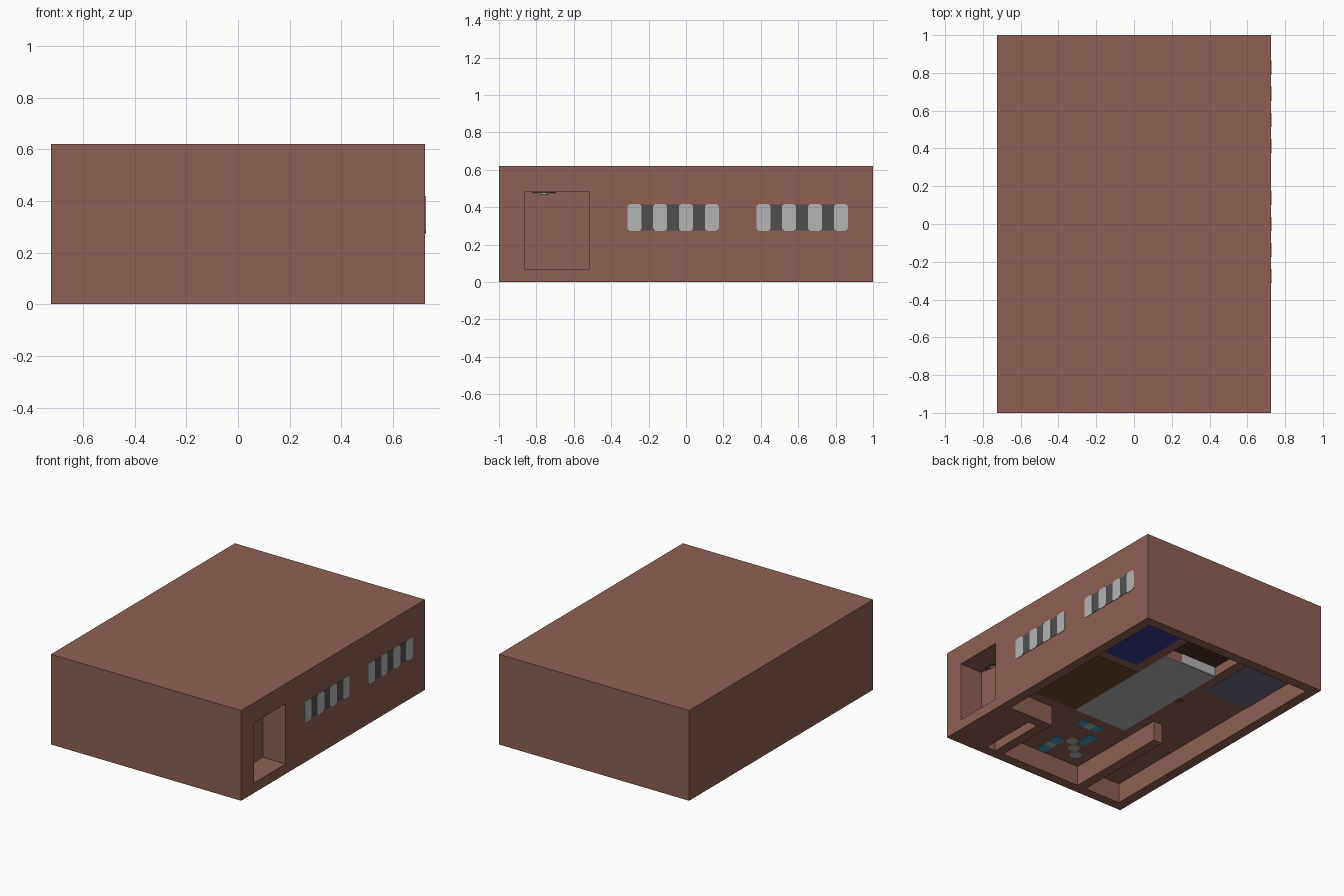
import bpy, math
from mathutils import Vector

U = 2 / 29  # building module: 21 x 29 x 9 units

cube = bpy.data.objects.get("Cube")
if cube:
    bpy.data.objects.remove(cube, do_unlink=True)


def material(name, r, g, b):
    rgba = [(c / 255) ** 2.2 for c in (r, g, b)] + [1]
    m = bpy.data.materials.new(name)
    m.use_nodes = True
    m.diffuse_color = rgba
    m.node_tree.nodes["Principled BSDF"].inputs["Base Color"].default_value = rgba
    return m


brick = material("brick_brown", 141, 96, 85)
pale = material("pale_grey", 178, 178, 178)
glass = material("smoked_glass", 80, 80, 80)
wood = material("dark_wood", 108, 75, 52)
soot = material("deep_brown", 80, 52, 42)
navy = material("navy", 60, 60, 150)
slate = material("slate", 108, 104, 128)
teal = material("teal", 70, 155, 185)


def prism(name, outline, axis, lo, hi, mat):
    """Extrude a 2D outline along an axis; everything in module units."""
    def place(p, d):
        v = list(p)
        v.insert(axis, d)
        return Vector(v) * U
    n = len(outline)
    verts = [place(p, d) for d in (lo, hi) for p in outline]
    faces = [list(range(n))[::-1], list(range(n, 2 * n))]
    faces += [[i, (i + 1) % n, n + (i + 1) % n, n + i] for i in range(n)]
    mesh = bpy.data.meshes.new(name)
    mesh.from_pydata(verts, [], faces)
    if axis == 1:
        mesh.flip_normals()
    mesh.materials.append(mat)
    obj = bpy.data.objects.new(name, mesh)
    bpy.context.collection.objects.link(obj)
    return obj


def box(name, x, y, z, mat):
    outline = [(x[0], y[0]), (x[1], y[0]), (x[1], y[1]), (x[0], y[1])]
    return prism(name, outline, 2, z[0], z[1], mat)


def disc(name, x, y, r, z, mat):
    ring = [math.tau * (k + 0.5) / 8 for k in range(8)]
    outline = [(x + r * math.cos(a), y + r * math.sin(a)) for a in ring]
    return prism(name, outline, 2, z[0], z[1], mat)


def cut(target, cutter):
    mod = target.modifiers.new("cut", "BOOLEAN")
    mod.operation = "DIFFERENCE"
    mod.solver = "EXACT"
    mod.object = cutter
    bpy.context.view_layer.objects.active = target
    bpy.ops.object.modifier_apply(modifier=mod.name)
    bpy.data.objects.remove(cutter, do_unlink=True)


# Main block of the building
body = box("building_shell", (-10.5, 10.5), (-14.5, 14.5), (0, 9), brick)

# Stepped porch open to the front, with a side doorway
steps = [(8.5, 1), (8.5, 7), (4.5, 7), (4.5, 3), (5.5, 3), (5.5, 2), (6.5, 2), (6.5, 1)]
cut(body, prism("porch_cutter", steps[::-1], 1, -16, -7.5, brick))
cut(body, box("doorway_cutter", (8, 12), (-12.5, -7.5), (1, 7), brick))

# Hollow foundation below the floor, with a dividing wall and the porch base
plan = [(-9.5, -13.5), (-5.5, -13.5), (-5.5, -2.5), (-4.5, -2.5), (-4.5, -13.5),
        (4.5, -13.5), (4.5, -6.5), (9.5, -6.5), (9.5, 13.5), (-9.5, 13.5)]
cut(body, prism("foundation_cutter", plan, 2, -1, 2, brick))
cut(body, box("step_cutter", (5.5, 6.5), (-13.5, -7.5), (-1, 1), brick))
cut(body, box("floor_hole_cutter", (-3.5, 2.5), (7.5, 13), (1, 3), brick))

# Side windows: panes with pale bars standing slightly proud
c = 0.18
for n, start in enumerate((-4.5, 5.5)):
    for k in range(7):
        y0, y1 = start + k, start + k + 1
        if k % 2:
            box(f"window_{n}_pane_{k}", (10.45, 10.53), (y0, y1), (4, 6), glass)
        else:
            a, b, lo, hi = y0 - 0.04, y1 + 0.04, 3.96, 6.06
            shape = [(a + c, lo), (b - c, lo), (b, lo + c), (b, hi - c),
                     (b - c, hi), (a + c, hi), (a, hi - c), (a, lo + c)]
            prism(f"window_{n}_bar_{k}", shape, 0, 10.45, 10.55, pale)

# Floor coverings seen on the underside of the floor
under = (1.95, 2.02)
for name, x, y, mat in [
        ("wood_floor", (2.5, 7.5), (-5.5, 3.5), wood),
        ("hall_floor", (-3.5, 2.5), (-5.5, 7.5), pale),
        ("navy_floor", (3.5, 7.5), (4.5, 11.5), navy),
        ("slate_floor", (-9.5, -4.5), (4.9, 11.5), slate)]:
    box(name, x, y, under, mat)

# Floor opening: dark upper surface and pale edge
box("hole_top", (-3.5, 2.5), (7.5, 13), (2.95, 3.02), soot)
box("hole_edge", (-3.5, 0.5), (7.48, 7.55), (2, 2.95), pale)

# Small furnishings in the front room
for k in range(3):
    disc(f"stool_{k}", -1 - 0.95 * k, -10.1 - 0.9 * k, 0.6, under, pale)
box("teal_seat", (-2.5, -1.5), (-10, -8.2), under, teal)
for k, y in enumerate((-12.8, -11)):
    box(f"front_cushion_{k}", (-0.4, 0.6), (y - 0.6, y + 0.6), under, teal)
box("front_table", (-0.4, 0.6), (-12.2, -11.6), under, pale)
for k, x in enumerate((0.3, -1.3)):
    box(f"back_cushion_{k}", (x - 0.4, x + 0.4), (-7.5, -6.5), under, teal)
box("back_table", (-0.9, -0.1), (-7.5, -6.5), under, pale)
disc("post_foot", -3.9, 1.9, 0.4, under, wood)

# Porch ceiling lamp
disc("lamp_plate", 7.2, -11, 1.3, (6.9, 7.02), wood)
for k in range(4):
    a = math.tau * k / 4
    disc(f"lamp_bulb_{k}", 7.2 + 0.6 * math.cos(a), -11 + 0.6 * math.sin(a),
         0.4, (6.8, 6.92), pale)
